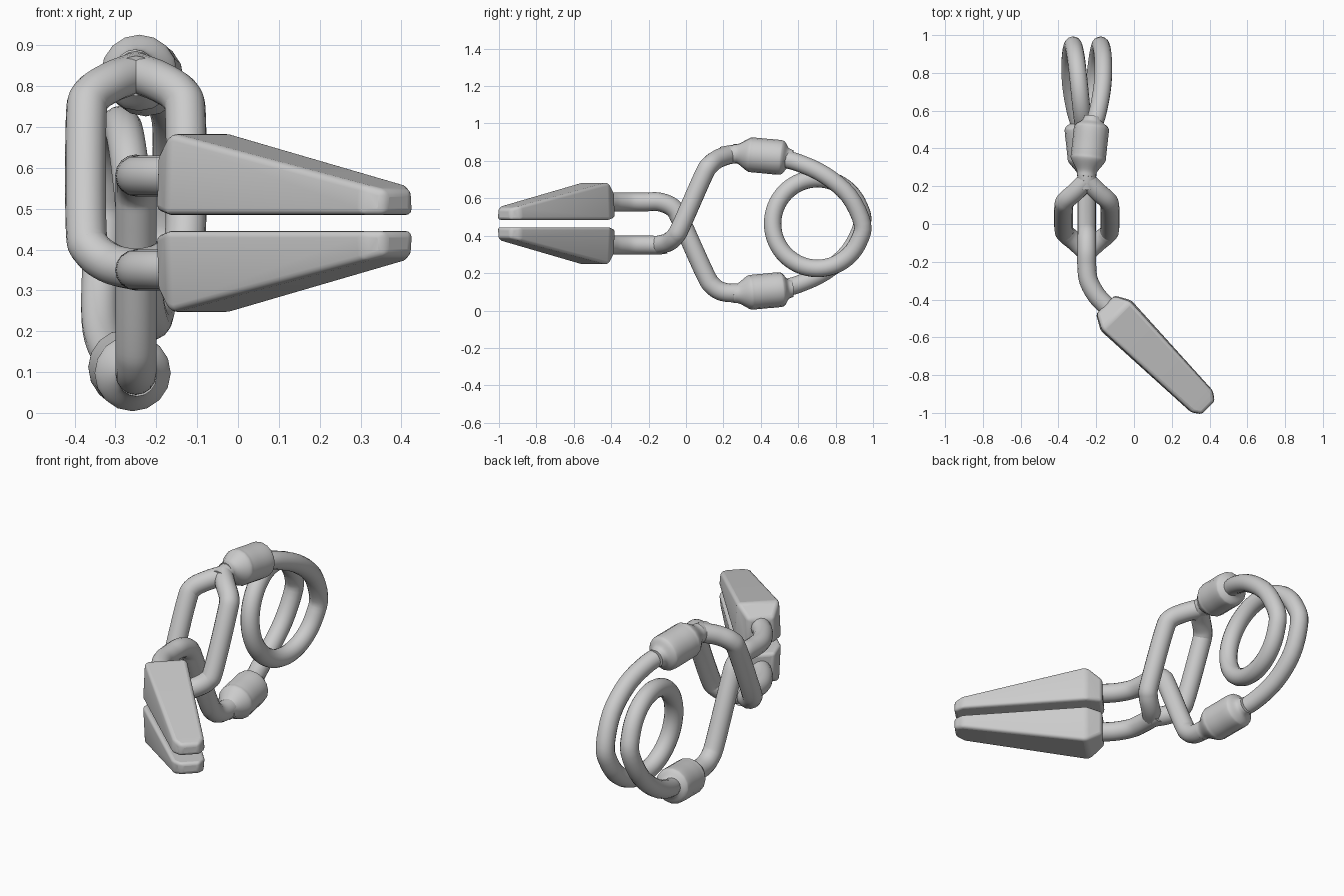
import bpy, bmesh, math
from mathutils import Vector

if "Cube" in bpy.data.objects:
    bpy.data.objects.remove(bpy.data.objects["Cube"])

CX, CZ, R = -0.25, 0.465, 0.05     # symmetry axis of the clip, wire radius


def smooth_path(pts, n=6):
    """Catmull-Rom sampling of (x, y, z, radius) points."""
    pts = [Vector(p) for p in pts]
    pts = [2 * pts[0] - pts[1]] + pts + [2 * pts[-1] - pts[-2]]
    out = []
    for a, b, c, d in zip(pts, pts[1:], pts[2:], pts[3:]):
        for i in range(n):
            t = i / n
            out.append(0.5 * (2 * b + (c - a) * t + (2 * a - 5 * b + 4 * c - d) * t * t
                              + (3 * b - a - 3 * c + d) * t ** 3))
    return out + [pts[-2]]


def tube(name, pts, n=6):
    pts = smooth_path([tuple(p) + (R,) if len(p) == 3 else p for p in pts], n)
    cu = bpy.data.curves.new(name, 'CURVE')
    cu.dimensions = '3D'
    cu.bevel_depth = 1.0
    cu.bevel_resolution = 6
    cu.use_fill_caps = True
    sp = cu.splines.new('POLY')
    sp.points.add(len(pts) - 1)
    for p, q in zip(sp.points, pts):
        p.co = (q[0], q[1], q[2], 1)
        p.radius = q[3]
    sp.use_smooth = True
    ob = bpy.data.objects.new(name, cu)
    bpy.context.collection.objects.link(ob)
    bpy.ops.object.select_all(action='DESELECT')
    ob.select_set(True)
    bpy.context.view_layer.objects.active = ob
    bpy.ops.object.convert(target='MESH')
    bpy.ops.object.shade_smooth_by_angle(angle=math.radians(50))


def flip(pts):
    """Half turn about the long axis."""
    return [(2 * CX - p[0], p[1], 2 * CZ - p[2]) + tuple(p[3:]) for p in pts]


def flip_z(pts):
    return [(p[0], p[1], 2 * CZ - p[2]) for p in pts]


# Shanks from each jaw to the crossing
shank = [(-0.09, -0.49, 0.58), (-0.15, -0.43, 0.58), (-0.20, -0.375, 0.58),
         (-0.24, -0.30, 0.58), (CX, -0.22, 0.58), (CX, -0.14, 0.58)]
# Single arm passing down through the loop
tube("single_arm", shank + [(CX, -0.065, 0.545), (CX, -0.02, 0.465), (CX, 0.10, 0.20),
                            (CX, 0.145, 0.13), (CX, 0.21, 0.097), (CX, 0.32, 0.095)])
tube("loop_shank", flip_z(shank + [(CX, -0.11, 0.575)]))

# Split loop around the single arm
for side, label in ((-1, "left"), (1, "right")):
    loop = [(0, -0.15, 0.35), (0.06, -0.095, 0.365), (0.108, -0.055, 0.40), (0.122, -0.025, 0.455),
            (0.122, 0.09, 0.715), (0.11, 0.125, 0.775), (0.06, 0.17, 0.81), (0, 0.23, 0.833)]
    tube("loop_" + label, [(CX + side * x, y, z) for x, y, z in loop])
tube("loop_neck", [(CX, 0.19, 0.825), (CX, 0.25, 0.835), (CX, 0.33, 0.837)])

# Collars joining arms and spring
a, b = Vector((-0.253, 0.25, 0.842)), Vector((-0.218, 0.57, 0.812))
collar = [tuple(a.lerp(b, t)) + (r,) for t, r in
          ((0, 0.048), (0.1, 0.055), (0.27, 0.09), (0.36, 0.093), (0.55, 0.093), (0.78, 0.093),
           (0.85, 0.085), (0.92, 0.055), (1, 0.045))]
tube("upper_collar", collar)
tube("lower_collar", flip(collar))

# Coil spring: arm, one full turn, arm
arm = [(-0.222, 0.50, 0.815), (-0.19, 0.60, 0.79), (-0.166, 0.74, 0.725), (-0.163, 0.87, 0.615)]
arm = [p + (0.047,) for p in arm]
turn = []
for i in range(17):
    t = math.tau * i / 16
    turn.append((CX + 0.075 - 0.15 * i / 16, 0.703 + 0.24 * math.cos(t),
                 CZ - 0.24 * math.sin(t), 0.047))
tube("coil_spring", arm + turn + flip(arm)[::-1], 4)

# Wedge jaws, lofted along the diagonal: distance, half width, bottom, top
sections = [(0.195, 0.07, 0.495, 0.63), (0.275, 0.115, 0.485, 0.685),
            (0.92, 0.083, 0.485, 0.558), (0.965, 0.05, 0.485, 0.545)]
for name, up in (("upper_jaw", True), ("lower_jaw", False)):
    bm = bmesh.new()
    rings = []
    for s, w, lo, hi in sections:
        ring = []
        for t, z in ((-w, lo), (w, lo), (w * 0.92, hi), (-w * 0.92, hi)):
            t -= 0.41
            k = math.sqrt(0.5)
            ring.append(bm.verts.new(((s + t) * k, (t - s) * k, z if up else 2 * CZ - z)))
        rings.append(ring)
    for p, q in zip(rings, rings[1:]):
        for i in range(4):
            j = (i + 1) % 4
            bm.faces.new((p[i], p[j], q[j], q[i]))
    bm.faces.new(rings[0])
    bm.faces.new(rings[-1])
    bmesh.ops.recalc_face_normals(bm, faces=bm.faces)
    me = bpy.data.meshes.new(name)
    bm.to_mesh(me)
    bm.free()
    ob = bpy.data.objects.new(name, me)
    bpy.context.collection.objects.link(ob)
    bpy.ops.object.select_all(action='DESELECT')
    ob.select_set(True)
    bpy.context.view_layer.objects.active = ob
    bpy.ops.object.shade_smooth_by_angle(angle=math.radians(35))
    bev = ob.modifiers.new("rounded_edges", 'BEVEL')
    bev.width = 0.016
    bev.segments = 4
    bev.limit_method = 'ANGLE'
    bev.angle_limit = math.radians(12)
